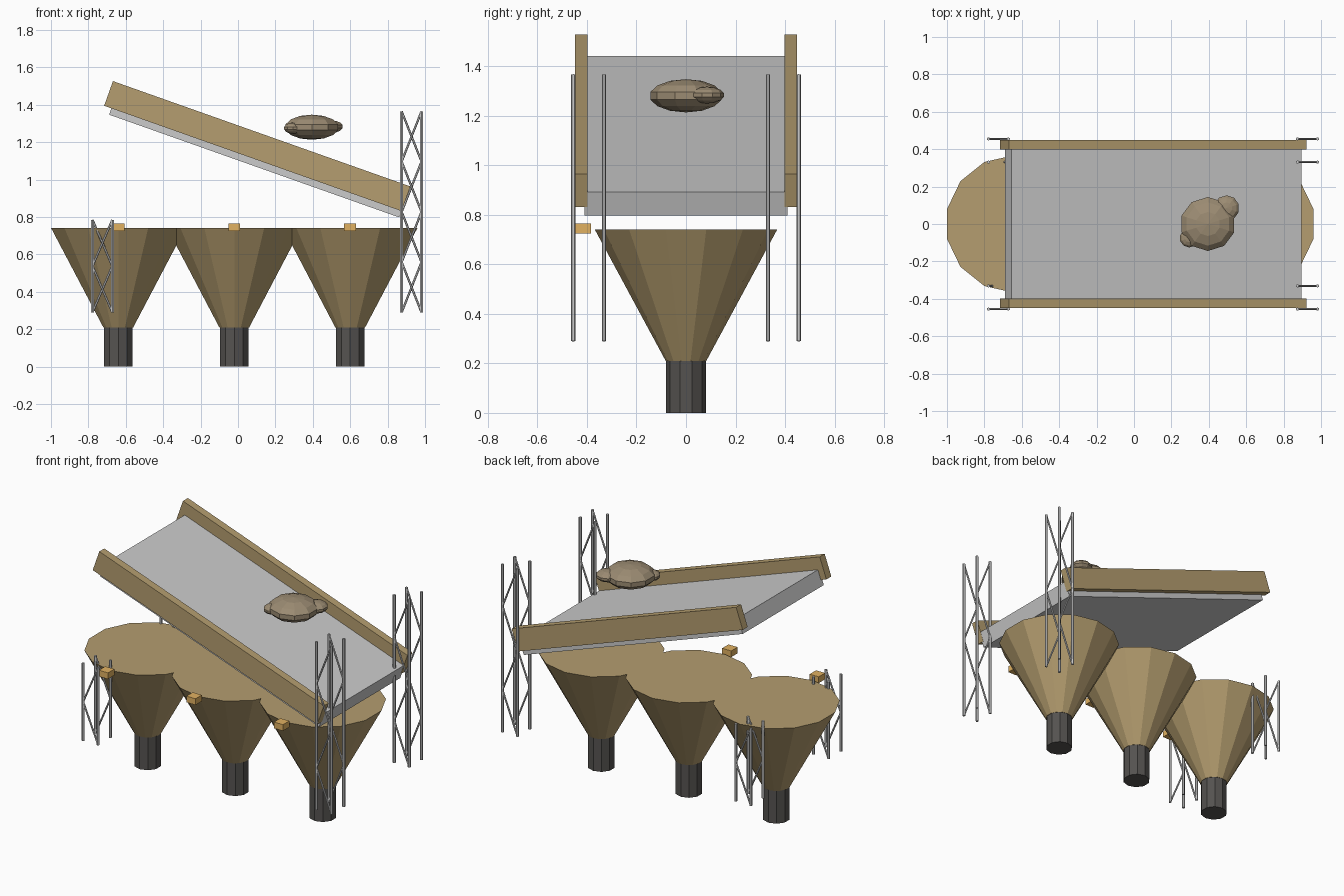
import bpy, bmesh, math
from mathutils import Vector, Matrix

if "Cube" in bpy.data.objects:
    bpy.data.objects.remove(bpy.data.objects["Cube"])


def material(name, rgb):
    m = bpy.data.materials.new(name)
    m.diffuse_color = (*rgb, 1)
    m.use_nodes = True
    m.node_tree.nodes["Principled BSDF"].inputs["Base Color"].default_value = m.diffuse_color
    return m


TAN = material("tan_paint", (0.46, 0.34, 0.16))
DARK = material("dark_steel", (0.09, 0.085, 0.08))
ORANGE = material("orange", (0.75, 0.44, 0.12))
ORE = material("ore", (0.33, 0.26, 0.17))


def finish(name, bm, mat=None):
    me = bpy.data.meshes.new(name)
    bm.to_mesh(me)
    bm.free()
    if mat:
        me.materials.append(mat)
    ob = bpy.data.objects.new(name, me)
    bpy.context.collection.objects.link(ob)
    return ob


def box(name, loc, size, tilt=0, mat=None):
    bm = bmesh.new()
    mtx = Matrix.Translation(loc) @ Matrix.Rotation(tilt, 4, 'Y') @ Matrix.Diagonal((*size, 1))
    bmesh.ops.create_cube(bm, size=1, matrix=mtx)
    return finish(name, bm, mat)


def cone(name, x, z0, z1, r0, r1, sides, mat):
    bm = bmesh.new()
    bmesh.ops.create_cone(bm, cap_ends=True, segments=sides, radius1=r0, radius2=r1,
                          depth=z1 - z0, matrix=Matrix.Translation((x, 0, (z0 + z1) / 2)))
    return finish(name, bm, mat)


def bar(bm, a, b, r, sides=6):
    a, b = Vector(a), Vector(b)
    rot = (b - a).to_track_quat('Z', 'Y').to_matrix().to_4x4()
    bmesh.ops.create_cone(bm, cap_ends=True, segments=sides, radius1=r, radius2=r,
                          depth=(b - a).length, matrix=Matrix.Translation((a + b) / 2) @ rot)


def truss(name, x, y, z0, z1, bays):
    # four posts with zigzag braces, leaning opposite ways on the two faces
    bm = bmesh.new()
    hx, hy, dz = 0.053, 0.062, (z1 - z0) / bays
    for k, sy in enumerate((-1, 1)):
        for sx in (-1, 1):
            bar(bm, (x + sx * hx, y + sy * hy, z0), (x + sx * hx, y + sy * hy, z1), 0.009)
        for i in range(bays):
            s = 1 if (i + k) % 2 else -1
            bar(bm, (x - s * hx, y + sy * hy, z0 + i * dz),
                (x + s * hx, y + sy * hy, z0 + (i + 1) * dz), 0.006)
    return finish(name, bm)


# Hoppers with outlet pipes and sensor boxes
for i, x in enumerate((-0.64, -0.02, 0.60), 1):
    cone(f"hopper_{i}", x, 0.21, 0.74, 0.082, 0.368, 14, TAN)
    cone(f"outlet_pipe_{i}", x, 0.0, 0.21, 0.081, 0.081, 10, DARK)
    box(f"sensor_box_{i}", (x, -0.415, 0.745), (0.064, 0.064, 0.04), 0, ORANGE)

# Sloping deck and side boards
TILT = math.radians(19.5)
box("screen_deck", (0.103, 0, 1.119), (1.645, 0.82, 0.099), TILT)
for side, s in (("front", -1), ("back", 1)):
    box(f"{side}_side_board", (0.103, s * 0.423, 1.179), (1.687, 0.05, 0.14), TILT, TAN)
    # Lattice supports
    truss(f"{side}_low_truss", -0.725, s * 0.393, 0.29, 0.785, 2)
    truss(f"{side}_high_truss", 0.928, s * 0.393, 0.29, 1.365, 4)

# Lump of ore made of overlapping flattened blobs
bm = bmesh.new()
for loc, rad in (((0.395, 0, 1.28), (0.152, 0.148, 0.067)),
                 ((0.495, 0.085, 1.283), (0.07, 0.07, 0.034)),
                 ((0.295, -0.075, 1.275), (0.052, 0.052, 0.03))):
    bmesh.ops.create_uvsphere(bm, u_segments=10, v_segments=7, radius=1,
                              matrix=Matrix.Translation(loc) @ Matrix.Diagonal((*rad, 1)))
finish("ore_lump", bm, ORE)
